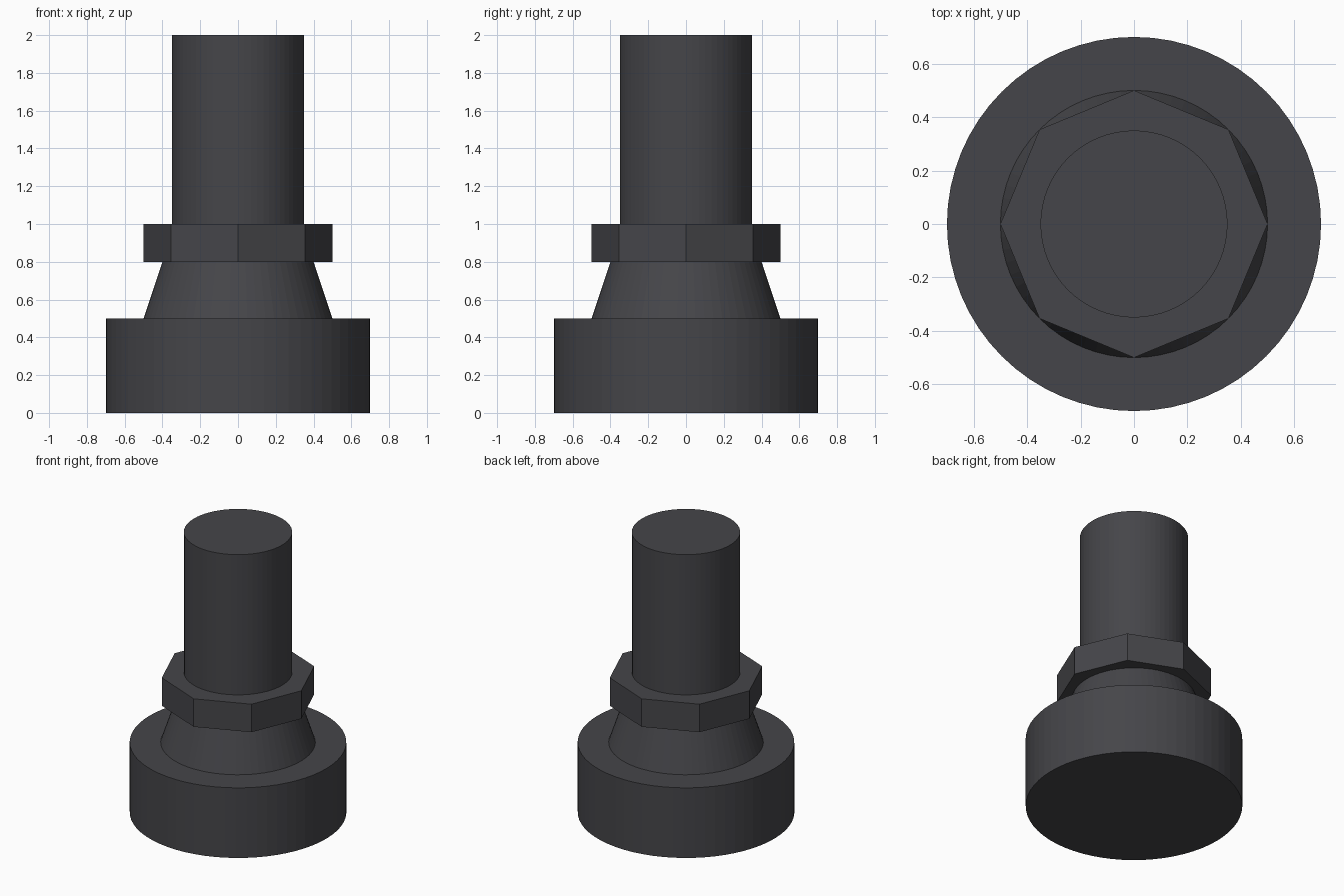
import bpy
import bmesh
from mathutils import Matrix

cube = bpy.data.objects.get("Cube")
if cube:
    bpy.data.objects.remove(cube, do_unlink=True)

# Single dark grey finish
dark_grey = bpy.data.materials.new("dark_grey")
dark_grey.use_nodes = True
colour = (0.06, 0.06, 0.067, 1.0)
dark_grey.diffuse_color = colour
bsdf = next(n for n in dark_grey.node_tree.nodes if n.type == "BSDF_PRINCIPLED")
bsdf.inputs["Base Color"].default_value = colour
bsdf.inputs["Roughness"].default_value = 0.6


def turned_part(name, sides, bottom_radius, top_radius, z_bottom, z_top):
    """Flat-shaded upright cylinder or cone between two heights."""
    bm = bmesh.new()
    bmesh.ops.create_cone(
        bm, cap_ends=True, segments=sides,
        radius1=bottom_radius, radius2=top_radius, depth=z_top - z_bottom,
        matrix=Matrix.Translation((0, 0, (z_bottom + z_top) / 2)))
    mesh = bpy.data.meshes.new(name)
    bm.to_mesh(mesh)
    bm.free()
    mesh.materials.append(dark_grey)
    obj = bpy.data.objects.new(name, mesh)
    bpy.context.collection.objects.link(obj)
    return obj


# Foot, tapered neck, eight-sided nut and stem, stacked upwards
turned_part("foot_pad", 64, 0.70, 0.70, 0.0, 0.5)
turned_part("tapered_neck", 64, 0.50, 0.40, 0.5, 0.8)
turned_part("octagonal_nut", 8, 0.50, 0.50, 0.8, 1.0)
turned_part("stem", 64, 0.35, 0.35, 1.0, 2.0)
